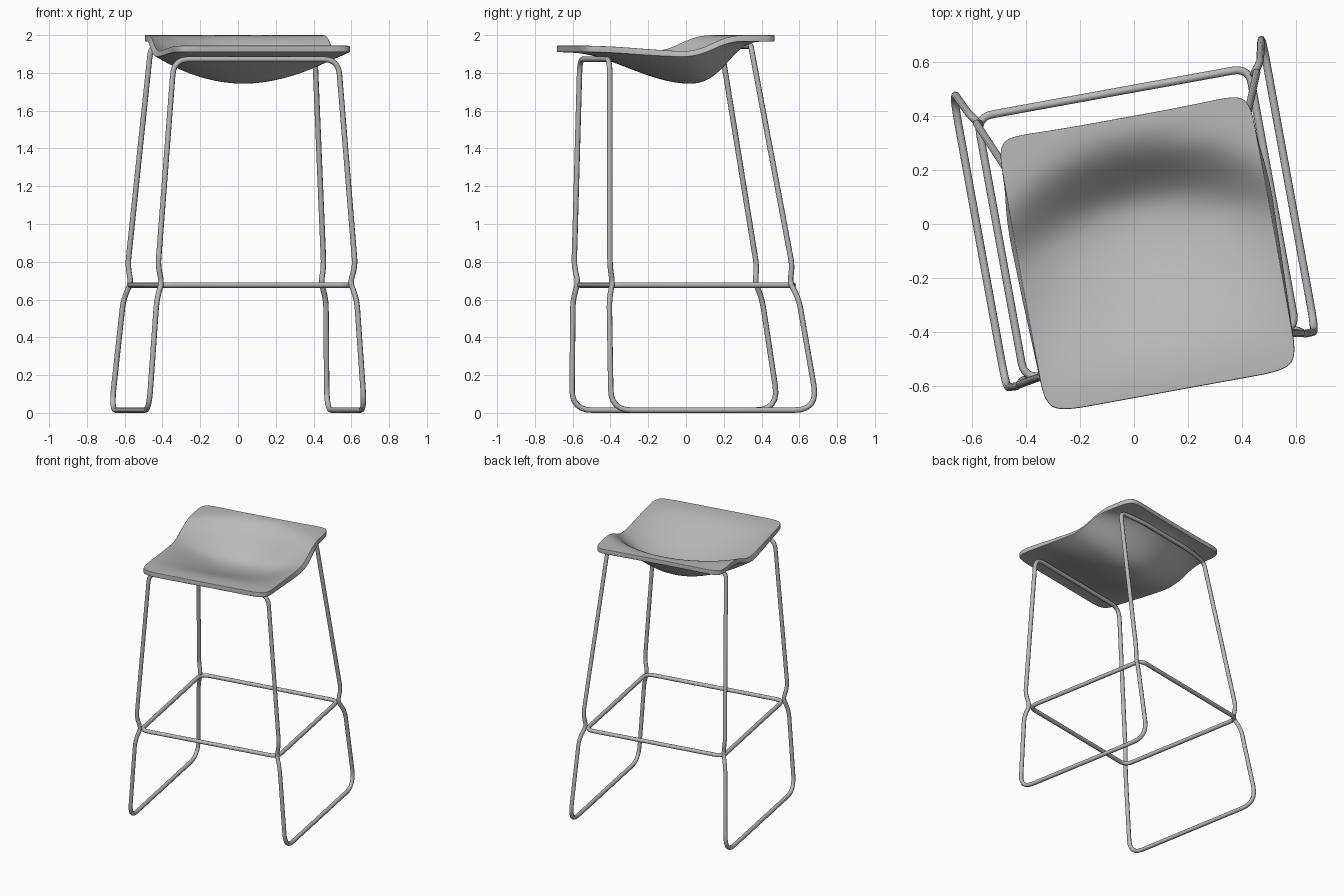
import bpy
import bmesh
import math
from mathutils import Matrix, Vector

if "Cube" in bpy.data.objects:
    bpy.data.objects.remove(bpy.data.objects["Cube"])

TURN = Matrix.Rotation(math.radians(10.3), 4, "Z")  # the stool stands slightly turned
TUBE = 0.0145


def material(name, rgb):
    mat = bpy.data.materials.new(name)
    mat.use_nodes = True
    mat.diffuse_color = (*rgb, 1)
    mat.node_tree.nodes["Principled BSDF"].inputs["Base Color"].default_value = (*rgb, 1)
    return mat


def link(name, data, mat):
    obj = bpy.data.objects.new(name, data)
    obj.matrix_world = TURN
    data.materials.append(mat)
    bpy.context.collection.objects.link(obj)
    return obj


def smooth_by_angle(obj, degrees):
    bpy.ops.object.select_all(action="DESELECT")
    obj.select_set(True)
    bpy.context.view_layer.objects.active = obj
    bpy.ops.object.convert(target="MESH")
    bpy.ops.object.shade_smooth_by_angle(angle=math.radians(degrees))


def rounded(corners, steps=6):
    """Closed path through (point, radius) corners, each rounded off."""
    path = []
    for i, (p, r) in enumerate(corners):
        a = (corners[i - 1][0] - p).normalized()
        b = (corners[(i + 1) % len(corners)][0] - p).normalized()
        for k in range(steps + 1):
            t = k / steps
            path.append(p + a * r * (1 - t) ** 2 + b * r * t ** 2)
    return path


def tube(name, corners, mat):
    curve = bpy.data.curves.new(name, "CURVE")
    curve.dimensions = "3D"
    curve.bevel_depth = TUBE
    curve.bevel_resolution = 2
    path = rounded(corners)
    spline = curve.splines.new("POLY")
    spline.points.add(len(path) - 1)
    for point, co in zip(spline.points, path):
        point.co = (*co, 1)
    spline.use_cyclic_u = True
    smooth_by_angle(link(name, curve, mat), 60)


grey = material("light grey", (0.49, 0.49, 0.49))

# Sled frame: one continuous tube, (half width, depth, height, bend radius)
front_leg = [(0.442, -0.492, 1.872, 0.08), (0.53, -0.507, 0.78, 0.04),
             (0.508, -0.49, 0.69, 0.03), (0.538, -0.512, 0.6, 0.05),
             (0.580, -0.510, TUBE, 0.11)]
back_leg = [(0.580, 0.604, TUBE, 0.13), (0.545, 0.505, 0.6, 0.05),
            (0.512, 0.463, 0.69, 0.03), (0.527, 0.472, 0.78, 0.04),
            (0.44, 0.265, 1.945, 0.05), (0.25, 0.30, 1.94, 0.08)]
side = front_leg + back_leg


def placed(s, x, y, z, r):
    shift = 0.02 if y > 0 and z > 0.1 else 0.008
    return Vector((s * x + shift, y, z)), r


tube("leg_frame", [placed(1, *c) for c in side] + [placed(-1, *c) for c in reversed(side)], grey)

# Footrest ring held in the leg kinks
ring = [(-0.5, -0.49), (0.52, -0.49), (0.52, 0.492), (-0.5, 0.492)]
tube("footrest_ring", [(Vector((x, y, 0.677)), 0.06) for x, y in ring], grey)


# Seat: a dished floor that sweeps up along an arc to a flat back lip
def smoothstep(x):
    x = min(max(x, 0), 1)
    return x * x * (3 - 2 * x)


def seat_height(t, y):
    hollow = 0.165 * smoothstep((y + 0.68) / 0.72) - 0.02
    floor = 1.944 - 0.03 * smoothstep((y + 0.63) / 0.6) - max(hollow, 0) * (1 - t * t)
    arc = 0.06 - 0.13 * t * t
    rise = smoothstep((y - arc) / (0.27 - 0.03 * t * t))
    return floor + (2.0 - floor) * rise


FRONT, BACK, ROWS = -0.632, 0.407, 13
across = [-1, -0.82, -0.6, -0.3, 0, 0.3, 0.6, 0.82, 1]
bm = bmesh.new()
rows = []
for j in range(ROWS + 1):
    y = FRONT + (BACK - FRONT) * j / ROWS
    bow = 0.014 if j == ROWS else 0
    end = {0: 1, ROWS: -1}.get(j, 0)
    rows.append([])
    for t in across:
        tuck = 0.017 * end if abs(t) == 1 else 0  # rounder corners
        x = 0.03 + t * (0.474 - abs(tuck))
        rows[-1].append(bm.verts.new((x, y + tuck - bow * (1 - t ** 4), seat_height(t, y))))
for low, high in zip(rows, rows[1:]):
    for i in range(len(across) - 1):
        bm.faces.new((low[i], low[i + 1], high[i + 1], high[i]))
mesh = bpy.data.meshes.new("seat")
bm.to_mesh(mesh)
bm.free()
seat = link("seat", mesh, grey)
smooth = seat.modifiers.new("smooth", "SUBSURF")
smooth.levels = smooth.render_levels = 3
solid = seat.modifiers.new("thickness", "SOLIDIFY")
solid.thickness = 0.034
solid.offset = -1
rim = seat.modifiers.new("rounded_rim", "BEVEL")
rim.width = 0.016
rim.segments = 4
rim.limit_method = "ANGLE"
rim.angle_limit = math.radians(50)
smooth_by_angle(seat, 50)
